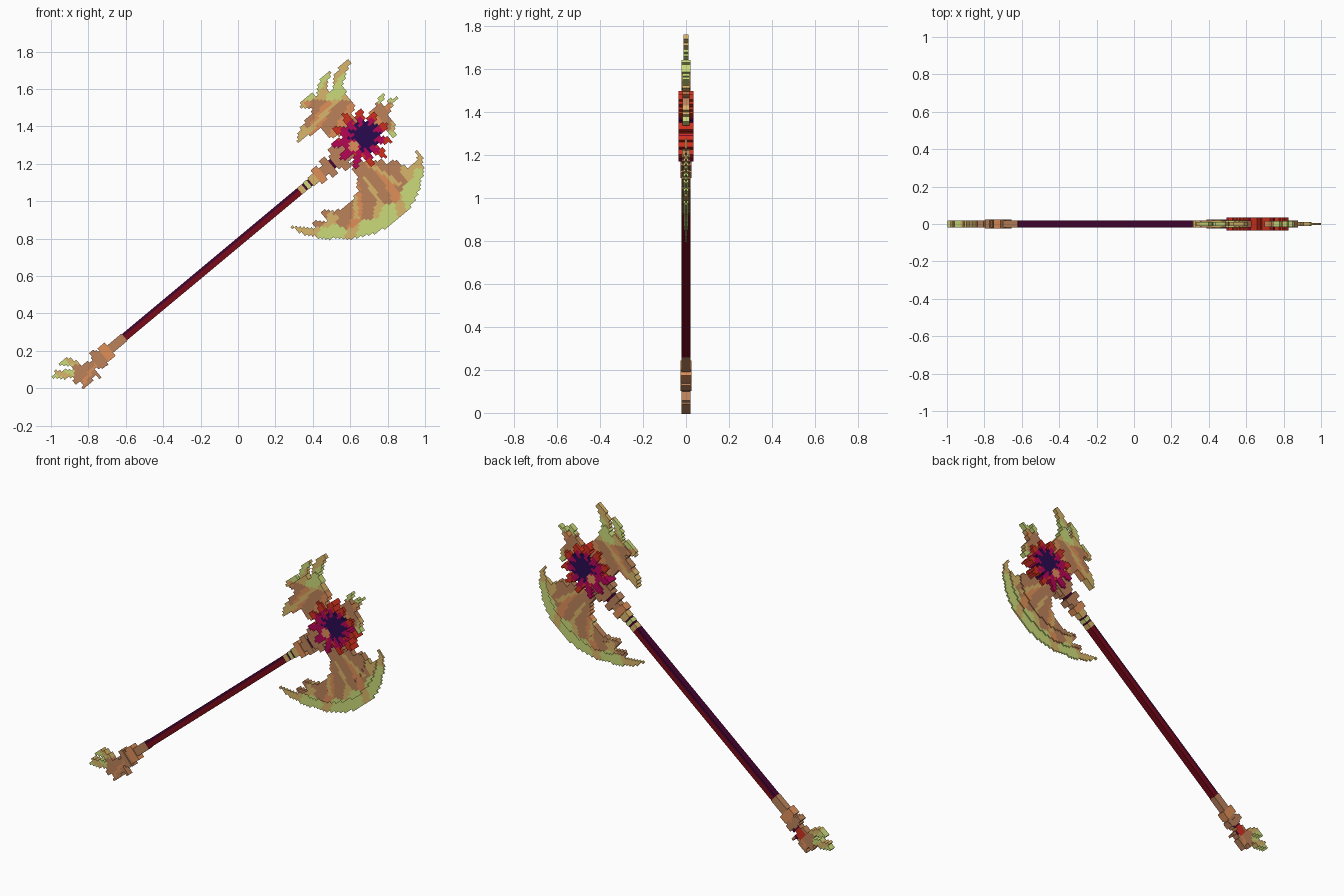
import bpy, bmesh, math
from mathutils import Matrix, Vector

cube = bpy.data.objects.get("Cube")
if cube:
    bpy.data.objects.remove(cube, do_unlink=True)

# Colours, given as sRGB hex and stored linear
PALETTE = {
    "brown": "bc825a", "orange": "df9059", "gold": "d8b56a", "lime": "cbdb7a",
    "handle_red": "780a18", "handle_purple": "460430", "magenta": "b60656",
    "red": "d0301f", "indigo": "2a0a50",
}
NAMES = list(PALETTE)


def linear(c):
    return c / 12.92 if c <= 0.04045 else ((c + 0.055) / 1.055) ** 2.4


def make_material(name, code):
    rgb = [linear(int(code[i:i + 2], 16) / 255) for i in (0, 2, 4)]
    m = bpy.data.materials.new(name)
    m.use_nodes = True
    m.diffuse_color = (*rgb, 1)
    m.node_tree.nodes["Principled BSDF"].inputs["Base Color"].default_value = (*rgb, 1)
    return m


MATERIALS = [make_material(n, c) for n, c in PALETTE.items()]

# Slanted frame: local x runs up the shaft, local z across it
CELL = 0.0145
FRAME = Matrix.Translation((-0.607, 0, 0.273)) @ Matrix.Rotation(math.radians(-39.8), 4, 'Y')


def add_object(name, bm):
    mesh = bpy.data.meshes.new(name)
    bm.to_mesh(mesh)
    bm.free()
    for m in MATERIALS:
        mesh.materials.append(m)
    ob = bpy.data.objects.new(name, mesh)
    ob.matrix_world = FRAME
    bpy.context.collection.objects.link(ob)


def bar(name, u0, u1, v0, v1, depth, colour):
    """A plain block lying along the shaft."""
    bm = bmesh.new()
    bmesh.ops.create_cube(bm, size=1)
    for v in bm.verts:
        v.co = ((u0 + u1) / 2 + v.co.x * (u1 - u0), v.co.y * 2 * depth,
                (v0 + v1) / 2 + v.co.z * (v1 - v0))
    for f in bm.faces:
        f.material_index = NAMES.index(colour)
    add_object(name, bm)


def inside(poly, x, z):
    hit = False
    for (ax, az), (bx, bz) in zip(poly, poly[1:] + poly[:1]):
        if (az > z) != (bz > z) and x < ax + (z - az) * (bx - ax) / (bz - az):
            hit = not hit
    return hit


def blocks(name, contains, paint):
    """Fill a shape with square cells; paint gives (colour, half depth, back colour)."""
    cells = {}
    q = CELL * 0.3
    for i in range(-35, 135):
        for j in range(-38, 38):
            hits = 0
            for du, dv in ((0, 0), (q, q), (-q, q), (q, -q), (-q, -q)):
                p = FRAME @ Vector(((i + .5) * CELL + du, 0, (j + .5) * CELL + dv))
                hits += contains(p.x, p.z)
            if hits >= 2:
                c = FRAME @ Vector(((i + .5) * CELL, 0, (j + .5) * CELL))
                cells[i, j] = paint(c.x, c.z)
    bm = bmesh.new()

    def quad(points, colour):
        bm.faces.new([bm.verts.new(p) for p in points]).material_index = NAMES.index(colour)

    for (i, j), (colour, t, back) in cells.items():
        ring = [((i + a) * CELL, (j + b) * CELL) for a, b in ((0, 0), (1, 0), (1, 1), (0, 1))]
        quad([(u, -t, v) for u, v in ring], colour)
        quad([(u, t, v) for u, v in reversed(ring)], back)
        for k, (di, dj) in enumerate(((0, -1), (1, 0), (0, 1), (-1, 0))):
            n = cells.get((i + di, j + dj))
            low = n[1] if n else 0
            if low >= t:
                continue
            (pu, pv), (qu, qv) = ring[k], ring[(k + 1) % 4]
            for a, b in ([(-t, -low), (low, t)] if low else [(-t, t)]):
                quad([(qu, a, qv), (pu, a, pv), (pu, b, pv), (qu, b, qv)], colour)
    bmesh.ops.remove_doubles(bm, verts=bm.verts, dist=0.0002)
    add_object(name, bm)


def outline(points):
    poly = [(x / 100, z / 100) for x, z in points]
    return lambda x, z: inside(poly, x, z)


# Shaft: a thin purple strip above a wider red strip
bar("shaft_upper", 0, 1.22, .007, .0215, 0.02, "handle_purple")
bar("shaft_lower", 0, 1.22, -.0215, .007, 0.02, "handle_red")

# Collars at both ends: start, end, half width, half depth, colour
COLLARS = [
    (1.22, 1.25, .022, .02, "gold"), (1.25, 1.262, .021, .019, "handle_purple"),
    (1.262, 1.285, .024, .02, "lime"), (1.285, 1.295, .021, .019, "handle_purple"),
    (1.295, 1.335, .028, .02, "gold"), (1.335, 1.375, .048, .025, "orange"),
    (1.375, 1.4, .028, .02, "brown"), (1.4, 1.44, .058, .025, "brown"),
    (1.44, 1.455, .028, .02, "handle_purple"), (1.455, 1.58, .045, .025, "brown"),
    (1.475, 1.52, .075, .022, "brown"), (-.1, 0, .025, .02, "brown"),
    (-.15, -.1, .046, .025, "orange"), (-.21, -.15, .03, .02, "brown"),
    (-.2, -.17, .055, .025, "brown"),
]
for n, (u0, u1, w, d, colour) in enumerate(COLLARS):
    bar(f"collar_{n + 1}", u0, u1, -w, w, d, colour)


# Main blade: bright crescent rim thinning outward, streaked body
def paint_blade(x, z):
    dx, dz = x - 0.553, z - 1.257
    r, a = math.hypot(dx, dz), math.atan2(dz, dx)
    t = 0.018 if r < 0.33 else 0.012 if r < 0.4 else 0.005
    wave = math.sin(a * 9 + r * 12)
    if r > 0.375 + 0.03 * abs(a + 0.9) + 0.012 * math.sin(a * 16):
        c = "lime" if -1.85 < a < -0.2 and wave > -0.8 else "gold"
    elif r > 0.33 and (a > -0.35 or wave > 0.8):
        c = "gold"
    elif math.sin(a * 15 + r * 8) > 0.82 and 0.17 < r < 0.36:
        c = "gold"
    else:
        c = "orange" if wave < -0.75 else "brown"
    return c, t, c


blocks("main_blade", outline([
    (28, 87), (36, 86), (42, 85), (40, 90), (48, 89), (45, 95), (54, 95), (60, 99),
    (64, 105), (64, 113), (60, 121), (70, 121), (76, 122), (80, 119), (84, 122),
    (87, 119), (92, 118), (96, 122), (95, 128), (99, 122), (99, 116), (97, 106),
    (92, 97), (84, 89), (73, 83), (60, 80), (46, 80), (36, 82)]), paint_blade)


# Rear blade: brown body, bright claws with golden tips
def paint_claws(x, z):
    r = math.hypot(x - 0.64, z - 1.31)
    wave = math.sin(x * 45 - z * 30)
    if z > 1.68 or x < 0.36:
        c = "gold"
    elif z > 1.54:
        c = "lime" if wave > -0.3 else "gold"
    elif abs((z - 1.42) - (x - 0.42) * 1.1) < 0.016 and r > 0.15:
        c = "gold"
    else:
        c = "orange" if wave > 0.1 else "brown"
    return c, 0.02 if r < 0.34 else 0.012, c


blocks("rear_blade", outline([
    (31, 130), (33, 138), (37, 144), (41, 149), (32, 150), (36, 154), (41, 158),
    (42, 153), (43, 162), (46, 167), (50, 171), (48, 164), (48, 157), (50, 158), (51, 166),
    (55, 172), (61, 176), (58, 169), (56, 162), (58, 156), (62, 151), (61, 146),
    (64, 142), (58, 136), (50, 134), (45, 139), (40, 137), (36, 134)]), paint_claws)


def paint_small_claws(x, z):
    c = "lime" if z > 1.525 or z < 1.37 else "gold" if x > 0.82 else "brown"
    if c == "brown" and math.sin(x * 60 + z * 40) > 0.5:
        c = "orange"
    return c, 0.016, c


blocks("top_claws", outline([
    (73, 149), (75, 155), (78, 157), (77, 152), (79, 150), (81, 154), (85, 156),
    (82, 150), (80, 145), (84, 141), (84, 134), (80, 138), (76, 138), (70, 134),
    (67, 138), (74, 143), (70, 146)]), paint_small_claws)


# Flower boss: narrow petals around an offset eye
def in_flower(x, z):
    dx, dz = x - 0.66, z - 1.335
    a = math.atan2(dz, dx)
    return math.hypot(dx, dz) < 0.085 + 0.075 * abs(math.cos(a * 5.5 + 0.4)) ** 1.5


def paint_flower(x, z):
    dx, dz = x - 0.66, z - 1.335
    r, a = math.hypot(dx, dz), math.atan2(dz, dx)
    petal = abs(math.cos(a * 5.5 + 0.4))
    if math.hypot(x - 0.617, z - 1.295) < 0.026:
        c = "orange"
    elif math.hypot(dx - 0.02, dz - 0.015) < 0.05 + 0.045 * math.sin(a * 5.5 + 0.4) ** 2:
        c = "indigo"
    elif r > 0.118 and dx + dz > -0.13 or r > 0.085 and dx > -0.05 and petal < 0.6:
        c = "red"
    else:
        c = "magenta"
    return c, 0.034, c


blocks("flower_boss", in_flower, paint_flower)


# Pommel: bright claws on the tail, red jewel on the back
def paint_pommel(x, z):
    if x < -0.88 or z > 0.125 and x < -0.83:
        c = "lime" if math.sin(x * 40 + z * 60) > -0.2 else "gold"
    else:
        c = "orange" if math.sin(x * 50 - z * 35) > 0.85 else "brown"
    r = math.hypot(x + 0.79, z - 0.105)
    return c, 0.02, "red" if r < 0.032 else "handle_purple" if r < 0.05 and x > -0.78 else c


blocks("pommel", outline([
    (-100, 6), (-97, 9), (-90, 10), (-87, 9), (-89, 12), (-96, 13), (-92, 16),
    (-86, 15), (-84, 12), (-80, 14), (-77, 14), (-76, 20), (-71, 18), (-69, 14),
    (-72, 12), (-77, 10), (-72, 5), (-77, 7), (-78, 4), (-83, 0), (-83, 4),
    (-88, 2), (-87, 6), (-94, 5)]), paint_pommel)
